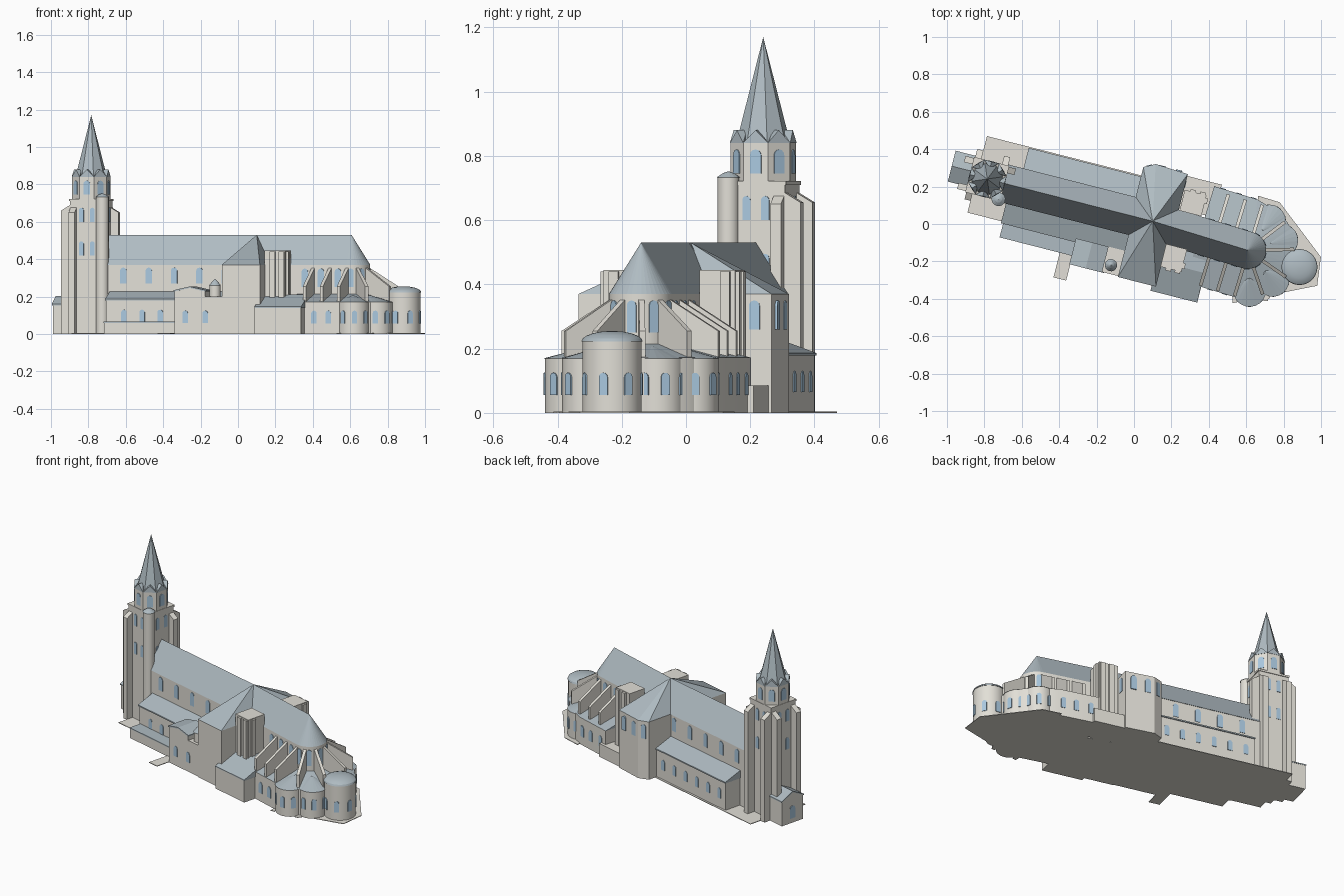
import bpy, bmesh, math
from mathutils import Matrix, Vector

if "Cube" in bpy.data.objects:
    bpy.data.objects.remove(bpy.data.objects["Cube"])


def material(name, col):
    m = bpy.data.materials.new(name)
    m.diffuse_color = (*col, 1)
    m.use_nodes = True
    m.node_tree.nodes["Principled BSDF"].inputs["Base Color"].default_value = m.diffuse_color
    return m


WALL = material("stone", (0.76, 0.74, 0.68))
ROOF = material("slate", (0.43, 0.50, 0.54))
GLASS = material("window_blue", (0.40, 0.58, 0.74))


def frame(x, y, deg):
    return Matrix.Translation((x, y, 0)) @ Matrix.Rotation(math.radians(deg), 4, 'Z')


NAVE = frame(0.10, 0.015, -14.3)     # nave axis, origin at crossing
CHOIR = frame(0.10, 0.015, -17.0)    # choir bends slightly


def hull(name, M, pts, mat=WALL, smooth=False):
    bm = bmesh.new()
    for p in pts:
        bm.verts.new(p)
    bmesh.ops.remove_doubles(bm, verts=bm.verts[:], dist=1e-5)
    bmesh.ops.convex_hull(bm, input=bm.verts[:])
    bmesh.ops.delete(bm, geom=[v for v in bm.verts if not v.link_faces], context='VERTS')
    bmesh.ops.dissolve_limit(bm, angle_limit=0.01, verts=bm.verts[:], edges=bm.edges[:])
    bmesh.ops.recalc_face_normals(bm, faces=bm.faces[:])
    me = bpy.data.meshes.new(name)
    bm.to_mesh(me)
    bm.free()
    me.transform(M)
    me.materials.append(mat)
    ob = bpy.data.objects.new(name, me)
    bpy.context.collection.objects.link(ob)
    if smooth:
        bpy.ops.object.select_all(action='DESELECT')
        ob.select_set(True)
        bpy.context.view_layer.objects.active = ob
        bpy.ops.object.shade_smooth_by_angle(angle=math.radians(30))
    return ob


def lift(outline, z):
    return [(x, y, z) for x, y in outline]


def rect(u0, u1, v0, v1):
    return [(u0, v0), (u1, v0), (u1, v1), (u0, v1)]


def circle(x, y, r, n=32, a0=0.0, a1=360.0):
    k = n if a1 - a0 >= 360 else n + 1
    return [(x + r * math.cos(math.radians(a0 + (a1 - a0) * i / n)),
             y + r * math.sin(math.radians(a0 + (a1 - a0) * i / n))) for i in range(k)]


def prism(name, M, outline, z0, z1, mat=WALL, smooth=False):
    return hull(name, M, lift(outline, z0) + lift(outline, z1), mat, smooth)


def window(M, u, v, deg, z, h=0.08, w=0.035):
    L = M @ frame(u, v, deg)
    prof = [(-w/2, z), (w/2, z)] + [(w/2 * math.cos(a), z + h - w/2 + w/2 * math.sin(a))
                                    for a in [math.pi * i / 6 for i in range(7)]]
    hull("window", L, [(x, y, zz) for x in (-0.004, 0.003) for y, zz in prof], GLASS)


# Nave, choir and apse: tall central vessel
prism("nave_wall", NAVE, rect(-0.83, 0, -0.1, 0.1), 0, 0.37)
hull("nave_roof", NAVE, lift(rect(-0.83, 0.02, -0.103, 0.103), 0.37)
     + [(-0.83, 0, 0.53), (0.02, 0, 0.53)], ROOF)
apse = [(0, -0.1)] + circle(0.53, 0, 0.1, 20, -90, 90) + [(0, 0.1)]
prism("choir_wall", CHOIR, apse, 0, 0.37, smooth=True)
hull("choir_roof", CHOIR, lift(apse, 0.37) + [(0, 0, 0.53), (0.53, 0, 0.53)], ROOF)
for i in range(5):
    for s in (-1, 1):
        window(NAVE, -0.71 + 0.14 * i, 0.1 * s, 90 * s, 0.27, 0.085)
for s in (-1, 1):
    for u in (0.3, 0.39, 0.485):
        window(CHOIR, u, 0.1 * s, 90 * s, 0.25, 0.1)
    for a in (0, 40, 75):
        r = math.radians(a * s)
        window(CHOIR, 0.53 + 0.1 * math.cos(r), 0.1 * math.sin(r), a * s, 0.25, 0.1, 0.03)

# Side aisles with lean-to roofs
for name, u0, v in (("south_aisle", -0.78, -0.205), ("north_aisle", -0.735, 0.21)):
    s = 1 if v > 0 else -1
    lo, hi = min(v, 0.09 * s), max(v, 0.09 * s)
    prism(name + "_wall", NAVE, rect(u0, -0.1, lo, hi), 0, 0.18)
    hull(name + "_roof", NAVE, [(u, y, z) for u in (u0 - 0.004, -0.1)
         for y, z in ((v + 0.006 * s, 0.178), (v + 0.006 * s, 0.186), (0.1 * s, 0.178), (0.1 * s, 0.228))], ROOF)
    for i in range(6 if s > 0 else 5):
        window(NAVE, -0.68 + 0.1 * i, v, 90 * s, 0.065, 0.065, 0.03)
prism("low_annex_wall", NAVE, rect(-0.77, -0.37, -0.284, -0.2), 0, 0.06)
prism("low_annex_roof", NAVE, rect(-0.772, -0.37, -0.286, -0.2), 0.06, 0.067, ROOF)

# Transepts with roofs rising to the crossing
south = [(-0.107, 0), (-0.107, -0.335), (0.103, -0.335), (0.103, 0)]
north = [(-0.12, 0), (-0.12, 0.268), (-0.06, 0.30), (0.12, 0.29), (0.12, 0)]
for name, o in (("south_transept", south), ("north_transept", north)):
    prism(name + "_wall", NAVE, o, 0, 0.37)
    hull(name + "_roof", NAVE, lift(o, 0.37) + [(0, 0, 0.53)], ROOF)
for u in (-0.02, 0.07):
    window(NAVE, u, 0.297, 90, 0.26, 0.09)
window(NAVE, 0.12, 0.235, 0, 0.26, 0.09)
window(NAVE, -0.09, 0.284, 118, 0.26, 0.09, 0.03)

# South chapel block with shallow gable, and small turret
g0, g1 = -0.37, -0.2
hull("south_chapel", NAVE, lift(rect(g0, g1, -0.33, -0.19), 0) + lift(rect(g0, g1, -0.33, -0.19), 0.228)
     + [(-0.285, -0.33, 0.247), (-0.285, -0.19, 0.247)])
for s in (-1, 1):
    e = -0.285 + 0.09 * s
    hull("south_chapel_roof", NAVE, [(x, y, z) for y in (-0.333, -0.19) for x, z in
         ((e, 0.226), (e, 0.234), (-0.285, 0.246), (-0.285, 0.254))], ROOF)
prism("south_chapel_link", NAVE, rect(-0.2, -0.1, -0.33, -0.19), 0, 0.2)
prism("small_turret", NAVE, circle(-0.158, -0.283, 0.03, 16), 0.19, 0.26, smooth=True)
hull("small_turret_cap", NAVE, lift(circle(-0.158, -0.283, 0.033, 16), 0.258)
     + lift(circle(-0.158, -0.283, 0.016, 16), 0.28) + [(-0.158, -0.283, 0.295)], ROOF)
for u in (-0.31, -0.2):
    window(NAVE, u, -0.33, -90, 0.06, 0.065, 0.03)

# Annexes east of the transepts
prism("southeast_annex_wall", NAVE, rect(0.08, 0.335, -0.36, -0.1), 0, 0.14)
hull("southeast_annex_roof", NAVE, lift(rect(0.08, 0.338, -0.363, -0.1), 0.14)
     + lift(rect(0.08, 0.338, -0.363, -0.36), 0.146) + lift(rect(0.08, 0.335, -0.2, -0.1), 0.21), ROOF)
prism("northeast_annex", NAVE, rect(0.11, 0.31, 0.1, 0.28), 0, 0.085)

# Twin stair towers flanking the choir, with corner strips
for name, u0, u1, v0, v1 in (("south_choir_tower", 0.1, 0.215, -0.225, -0.1),
                             ("north_choir_tower", 0.125, 0.245, 0.09, 0.205)):
    prism(name, NAVE, rect(u0, u1, v0, v1), 0, 0.445)
    out = v0 if v0 < 0 else v1
    for u in (u0 + 0.045, u1 - 0.02):
        prism(name + "_buttress", NAVE, rect(u - 0.015, u + 0.015, out - 0.012, out + 0.012), 0, 0.44)
    prism(name + "_buttress", NAVE, rect(u1 - 0.01, u1 + 0.012, out * 0.85 - 0.015, out * 0.85 + 0.015), 0, 0.44)

# Ambulatory ring
amb = [(0.26, -0.26)] + circle(0.53, 0, 0.26, 24, -90, 90) + [(0.5, 0.275), (0.26, 0.275)]
prism("ambulatory_wall", CHOIR, amb, 0, 0.172, smooth=True)
inner = [(0.26, -0.1)] + circle(0.53, 0, 0.1, 24, -90, 90) + [(0.26, 0.1)]
hull("ambulatory_roof", CHOIR, lift(amb, 0.172) + lift(inner, 0.215), ROOF)
for u in (0.31, 0.4, 0.48):
    window(CHOIR, u, 0.275, 90, 0.055, 0.07, 0.03)
    window(CHOIR, u, -0.26, -90, 0.055, 0.07, 0.03)

# Radiating chapels, each with a shallow cone roof
for a, reach in ((-70, 0.30), (-33, 0.295), (33, 0.275), (70, 0.28)):
    r = math.radians(a)
    d = reach - 0.085
    L = CHOIR @ frame(0.53 + d * math.cos(r), d * math.sin(r), a)
    prism("radiating_chapel", L, circle(0, 0, 0.085, 20), 0, 0.17, smooth=True)
    hull("radiating_chapel_roof", L, lift(circle(0, 0, 0.088, 20), 0.17) + [(-0.06, 0, 0.208)], ROOF)
    for t in (-45, 0, 45):
        q = math.radians(t)
        window(L, 0.085 * math.cos(q), 0.085 * math.sin(q), t, 0.055, 0.07, 0.028)
    for t in (-75, 75):
        q = math.radians(t)
        prism("chapel_pier_foot", L, [(0.085 * math.cos(q) + x, 0.085 * math.sin(q) + y)
              for x, y in rect(-0.01, 0.04, -0.012, 0.012)], 0, 0.004)

# East round chapel with domed roof
drum = (0.822, -0.005)
prism("east_chapel_drum", CHOIR, circle(*drum, 0.092), 0, 0.222, smooth=True)
prism("east_chapel_neck", CHOIR, rect(0.6, 0.8, -0.075, 0.065), 0, 0.17)
hull("east_chapel_dome", CHOIR, [p for k in range(6) for p in lift(
     circle(*drum, 0.096 * math.cos(k * math.pi / 10.5)), 0.222 + 0.033 * math.sin(k * math.pi / 10.5))],
     ROOF, smooth=True)
for t in (-100, -50, 0, 50, 100):
    q = math.radians(t)
    window(CHOIR, drum[0] + 0.092 * math.cos(q), drum[1] + 0.092 * math.sin(q), t, 0.055, 0.07, 0.028)


# Flying buttress fins: straight bays then radial around the apse
def fin(u, deg, reach):
    prof = [(0.095, 0.19), (0.095, 0.355), (reach - 0.03, 0.272), (reach, 0.255), (reach, 0.16)]
    hull("flying_buttress", CHOIR @ frame(u, 0, deg),
         [(x, y, z) for y in (-0.009, 0.009) for x, z in prof])


for s in (-1, 1):
    for u in (0.345, 0.44, 0.535):
        fin(u, 90 * s, 0.255)
    fin(0.53, 54 * s, 0.25)
    fin(0.53, 18 * s, 0.25)

# Main west tower
TOWER = NAVE @ frame(-0.913, 0, 0)
prism("tower_shaft", TOWER, rect(-0.093, 0.093, -0.093, 0.093), 0, 0.715)
prism("tower_terrace", TOWER, rect(-0.097, 0.097, -0.097, 0.097), 0.71, 0.722)


def buttress(x, y, deg, top):
    prof = [(-0.05, 0), (0.05, 0), (0.05, top - 0.03), (0, top), (-0.05, top)]
    hull("tower_buttress", TOWER @ frame(x, y, deg),
         [(a, b, z) for b in (-0.017, 0.017) for a, z in prof])


for s in (-1, 1):
    buttress(s * 0.074, 0.093, 90, 0.685)
    buttress(-0.093, s * 0.074, 180, 0.69)
buttress(-0.074, -0.085, -90, 0.68)
buttress(0.085, 0.074, 0, 0.68)
prism("stair_turret", TOWER, circle(0.085, -0.09, 0.034, 16), 0, 0.735, smooth=True)
hull("stair_turret_cap", TOWER, lift(circle(0.085, -0.09, 0.037, 16), 0.733)
     + lift(circle(0.085, -0.09, 0.018, 16), 0.746) + [(0.085, -0.09, 0.752)], ROOF)
for z in (0.42, 0.6):
    for a in (0, 90, 180, 270):
        q = math.radians(a)
        for off in (-0.03, 0.03):
            window(TOWER, 0.093 * math.cos(q) - off * math.sin(q),
                   0.093 * math.sin(q) + off * math.cos(q), a, z, 0.075, 0.026)

# Octagonal belfry, spire and gablets
prism("belfry", TOWER, circle(0, 0, 0.103, 8, 22.5, 382.5), 0.72, 0.842)
hull("spire", TOWER, lift(circle(0, 0, 0.085, 8, 22.5, 382.5), 0.84) + [(0, 0, 1.17)], ROOF)
for k in range(8):
    L = TOWER @ frame(0, 0, 45 * k)
    hull("spire_gablet", L, [(0.097, -0.041, 0.84), (0.097, 0.041, 0.84), (0.095, 0, 0.88),
                             (0.06, 0, 0.88), (0.05, 0, 0.84)], ROOF)
    window(L, 0.0952, 0, 0, 0.745, 0.075, 0.036)

# West porch with gable roof
prism("porch_wall", NAVE, rect(-1.11, -0.98, -0.06, 0.1), 0, 0.155)
hull("porch_gable", NAVE, [(u, v, z) for u in (-1.11, -0.98)
     for v, z in ((-0.06, 0.155), (0.1, 0.155), (0.02, 0.196))])
for s in (-1, 1):
    hull("porch_roof", NAVE, [(u, v, z) for u in (-1.114, -0.98) for v, z in
         ((0.02 + 0.085 * s, 0.153), (0.02 + 0.085 * s, 0.16), (0.02, 0.195), (0.02, 0.203))], ROOF)
window(NAVE, -1.11, 0.02, 180, 0.03, 0.08, 0.04)

# Thin ground slabs of the footprint
prism("ground_slab_nave", NAVE, rect(-0.971, -0.1, -0.2, 0.222), 0, 0.004)
prism("ground_slab_south", NAVE, rect(-0.44, -0.37, -0.422, -0.2), 0, 0.004)
prism("ground_slab_east", CHOIR, [(0.942, -0.073), (0.916, 0.08), (0.79, 0.15), (0.62, 0.295),
                                  (0.5, 0.295), (0.6, -0.2), (0.78, -0.16)], 0, 0.004)
